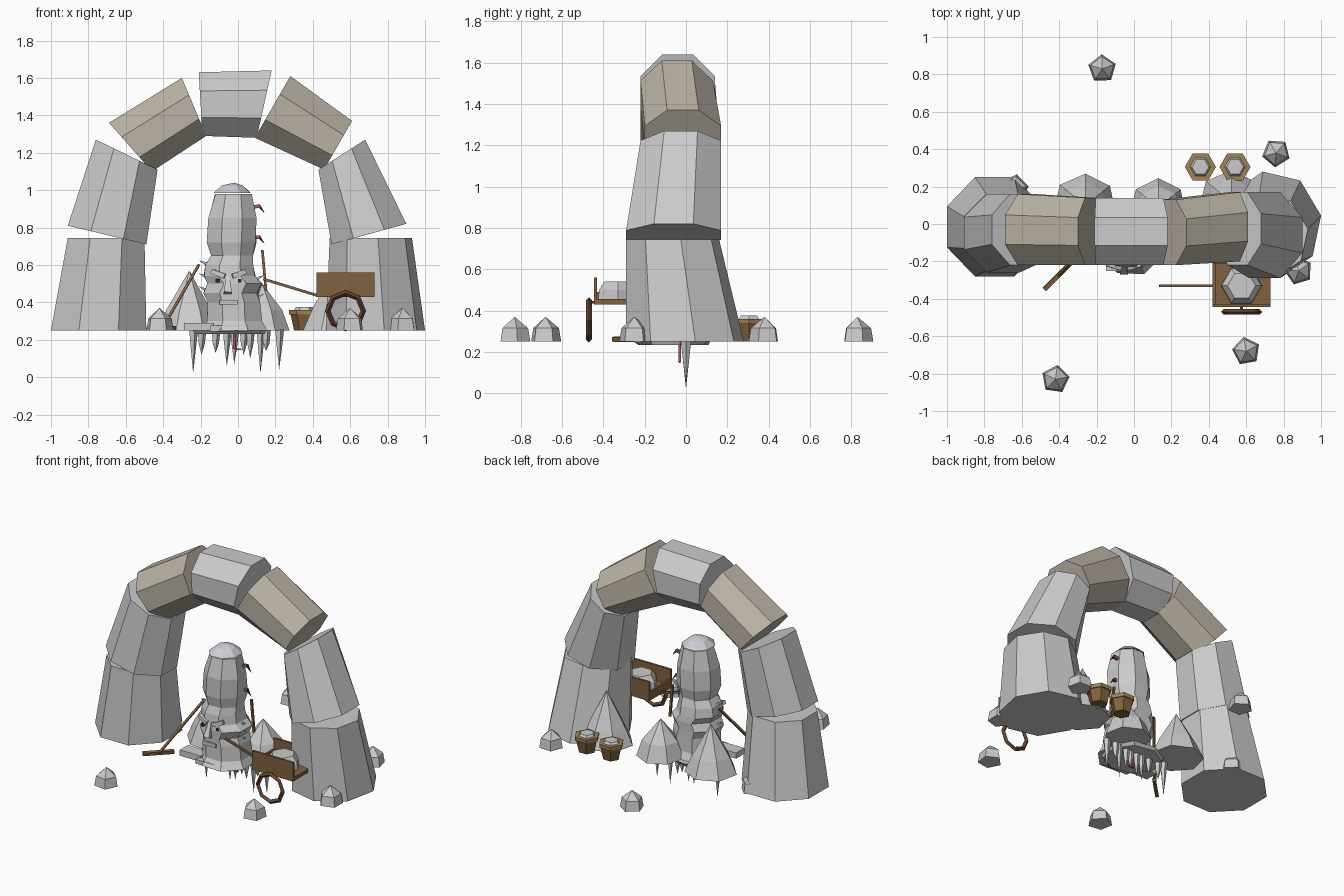
import bpy, bmesh, random
from math import sin, cos, pi, radians
from mathutils import Vector

if "Cube" in bpy.data.objects:
    bpy.data.objects.remove(bpy.data.objects["Cube"])

random.seed(4)


def material(name, r, g, b):
    m = bpy.data.materials.new(name)
    m.diffuse_color = (r, g, b, 1)
    m.use_nodes = True
    m.node_tree.nodes["Principled BSDF"].inputs["Base Color"].default_value = m.diffuse_color
    return m


WOOD = material("wood", 0.22, 0.12, 0.05)
DARK = material("dark_wood", 0.13, 0.06, 0.03)
BAND = material("pale_wood", 0.35, 0.23, 0.09)
WARM = material("warm_stone", 0.5, 0.45, 0.38)
SNOW = material("pale_cap", 0.62, 0.63, 0.68)
RED = material("dull_red", 0.35, 0.1, 0.13)
BLACK = material("black", 0.03, 0.02, 0.02)


def loft(name, rings, mat=None):
    """Skin rings of points; a one-point ring is a tip."""
    bm = bmesh.new()
    vs = [[bm.verts.new(p) for p in r] for r in rings]
    for a, b in zip(vs, vs[1:]):
        n = max(len(a), len(b))
        for i in range(n):
            j = (i + 1) % n
            if len(b) == 1:
                bm.faces.new((a[i], a[j], b[0]))
            elif len(a) == 1:
                bm.faces.new((a[0], b[j], b[i]))
            else:
                bm.faces.new((a[i], a[j], b[j], b[i]))
    for r in (vs[0], vs[-1]):
        if len(r) > 2:
            bm.faces.new(r)
    bmesh.ops.recalc_face_normals(bm, faces=bm.faces)
    me = bpy.data.meshes.new(name)
    bm.to_mesh(me)
    bm.free()
    ob = bpy.data.objects.new(name, me)
    bpy.context.collection.objects.link(ob)
    if mat:
        me.materials.append(mat)
    return ob


def ring(x, y, z, rx, ry=None, n=6, rot=0, jit=0):
    ry = ry or rx
    pts = []
    for i in range(n):
        a = radians(rot) + 2 * pi * i / n
        k = 1 + random.uniform(-jit, jit)
        pts.append(Vector((x + rx * k * cos(a), y + ry * k * sin(a), z)))
    return pts


def section(outer, inner, y0, y1, rot, n=8):
    """Polygon spanning outer-inner points in xz and y0-y1 in depth."""
    o, i = (Vector((p[0], 0, p[1])) for p in (outer, inner))
    c = [cos(radians(rot) + 2 * pi * k / n) for k in range(n)]
    s = [sin(radians(rot) + 2 * pi * k / n) for k in range(n)]
    pts = []
    for k in range(n):
        u = (c[k] - min(c)) / (max(c) - min(c))
        v = (s[k] - min(s)) / (max(s) - min(s))
        pts.append(i.lerp(o, u) + Vector((0, y0 + (y1 - y0) * v, 0)))
    return pts


def rod(name, p, q, r, mat, n=4, r2=None):
    p, q = Vector(p), Vector(q)
    d = (q - p).normalized()
    u = d.orthogonal().normalized()
    w = d.cross(u)

    def end(c, rad):
        return [c + rad * (cos(2 * pi * i / n) * u + sin(2 * pi * i / n) * w) for i in range(n)]
    return loft(name, [end(p, r), [q] if r2 == 0 else end(q, r2 or r)], mat)


def box(name, lo, hi, mat):
    return loft(name, [[Vector((x, y, z)) for x, y in
                ((lo[0], lo[1]), (hi[0], lo[1]), (hi[0], hi[1]), (lo[0], hi[1]))]
                for z in (lo[2], hi[2])], mat)


# arch stones: outer/inner corners and depth at each end
arch = [
    ("left_pillar", (-1, .25), (-.49, .25), -.28, .25, (-.91, .745), (-.5, .745), -.25, .16, 22.5, None),
    ("right_pillar", (1, .25), (.47, .25), -.29, .28, (.93, .745), (.49, .745), -.29, .16, 10, None),
    ("left_haunch", (-.91, .81), (-.49, .71), -.26, .16, (-.76, 1.27), (-.43, 1.11), -.22, .16, 22.5, None),
    ("right_haunch", (.9, .82), (.5, .71), -.29, .17, (.68, 1.27), (.43, 1.11), -.22, .17, 22.5, None),
    ("left_voussoir", (-.69, 1.36), (-.46, 1.10), -.22, .16, (-.3, 1.6), (-.17, 1.29), -.22, .14, 22.5, WARM),
    ("right_voussoir", (.28, 1.61), (.09, 1.28), -.22, .13, (.61, 1.37), (.46, 1.11), -.2, .17, 22.5, WARM),
    ("keystone", (-.21, 1.63), (-.19, 1.29), -.22, .14, (.18, 1.64), (.1, 1.28), -.22, .14, 22.5, None),
]
for nm, o0, i0, a0, b0, o1, i1, a1, b1, rot, m in arch:
    loft(nm, [section(o0, i0, a0, b0, rot), section(o1, i1, a1, b1, rot)], m)

# carved column, profile of (z, left x, right x)
CY = -.09
profile = [(.25, -.2, .16), (.3, -.175, .13), (.4, -.17, .12), (.45, -.19, .11), (.5, -.165, .13),
           (.54, -.19, .1), (.6, -.18, .09), (.65, -.15, .085), (.72, -.17, .1), (.85, -.16, .1),
           (.98, -.125, .075)]
loft("stone_column", [ring((l + r) / 2, CY, z, (r - l) / 2 * 1.04, n=8, rot=22.5, jit=.04)
                      for z, l, r in profile])
loft("column_cap", [ring(-.03, CY, .985, .11, n=8, rot=22.5, jit=.06),
                    ring(-.03, CY, 1.025, .06, n=8, rot=22.5), [Vector((-.02, CY, 1.04))]], SNOW)

# carved face: nose, brows, eyes, lip
rod("nose", (-.055, CY - .13, .54), (-.055, CY - .16, .45), .012, None, 4, .03)
for s in (-1, 1):
    rod("brow", (-.05 + s * .02, CY - .145, .54), (-.05 + s * .09, CY - .125, .565), .018, None)
    rod("eye", (-.05 + s * .06, CY - .13, .515), (-.05 + s * .06, CY - .147, .515), .014, BLACK)
rod("lip", (-.1, CY - .14, .40), (0, CY - .14, .40), .018, None)

# side barbs
for s, z in ((-1, .6), (-1, .53), (1, .52), (1, .47), (1, .42), (-1, .46)):
    x = -.035 + s * .12
    rod("side_barb", (x, CY, z), (x + s * .055, CY - .02, z + .025), .016, None, 4, 0)

# plinth slab and front ledges
loft("plinth", [ring(-.04, -.06, .232, .19, .18, 8, 10, .06), ring(-.04, -.06, .252, .2, .19, 8, 10, .06)])
box("left_ledge", (-.29, -.22, .25), (-.13, -.13, .29), None)
box("front_ledge", (-.15, -.25, .245), (.05, -.15, .275), None)

# hanging spikes
for x, z in ((-.24, .02), (-.195, .12), (-.12, .13), (-.06, .06), (-.02, .07), (.03, .12),
             (.065, .1), (.12, .02), (.15, .14), (.22, .04)):
    loft("hanging_spike", [ring(x, 0, .255, .026, n=5), ring(x, 0, .18, .018, n=5), [Vector((x, 0, z))]])
rod("red_peg", (-.02, -.03, .24), (-.02, -.03, .15), .008, RED)
rod("red_peg_foot", (-.02, -.03, .15), (.02, -.03, .15), .006, RED)

# wide stone mounds
for x, y, r, h in ((-.26, .1, .17, .57), (.13, .09, .155, .5), (.52, .12, .17, .6)):
    loft("mound", [ring(x, y, .25, r, n=7, rot=90, jit=.04), ring(x, y, .36, r * .72, n=7, rot=90, jit=.05),
                   [Vector((x, y, h))]])

# loose rocks
for x, y, rot in ((-.17, .83, 20), (.76, .38, 50), (.6, -.68, 100), (-.42, -.83, 10),
                  (.88, -.25, 35), (-.64, .19, 80)):
    loft("loose_rock", [ring(x, y, .25, .077, n=5, rot=rot), ring(x, y, .315, .066, n=5, rot=rot),
                        [Vector((x, y, .37))]])

# column hooks
for z in (.91, .745):
    rod("hook_stem", (.08, -.06, z), (.115, -.06, z + .005), .013, RED)
    rod("hook_claw", (.11, -.06, z + .008), (.145, -.06, z - .035), .011, BLACK, 4, 0)

# leaning tool and prop stick
rod("tool_handle", (-.405, -.28, .26), (-.21, -.06, .6), .01, WOOD)
rod("tool_head", (-.34, -.21, .262), (-.48, -.35, .262), .016, WOOD)
rod("prop_stick", (.13, -.04, .68), (.15, -.04, .46), .01, WOOD)

# cart
box("cart_floor", (.42, -.44, .43), (.73, -.2, .455), WOOD)
for y in (-.445, -.215):
    box("cart_side", (.42, y, .43), (.73, y + .015, .56), WOOD)
box("cart_end", (.42, -.44, .43), (.435, -.21, .49), WOOD)
rod("cart_shaft", (.43, -.33, .435), (.135, -.33, .525), .01, WOOD)
rod("cart_axle", (.575, -.455, .44), (.575, -.2, .44), .01, DARK)
loft("cart_load", [ring(.575, -.33, .45, .11), ring(.575, -.33, .5, .105), ring(.575, -.33, .54, .075)])
bpy.ops.mesh.primitive_torus_add(major_segments=8, minor_segments=4, major_radius=.095,
                                 minor_radius=.015, location=(.575, -.47, .355),
                                 rotation=(pi / 2, 0, 0))
wheel = bpy.context.object
wheel.name = "cart_wheel"
wheel.data.materials.append(DARK)

# filled barrels
for x in (.355, .54):
    y = .305
    loft("barrel", [ring(x, y, .25, .055), ring(x, y, .34, .075)], WOOD)
    loft("barrel_rim", [ring(x, y, .335, .081), ring(x, y, .36, .083)], BAND)
    loft("barrel_load", [ring(x, y, .35, .062), ring(x, y, .375, .045)])
